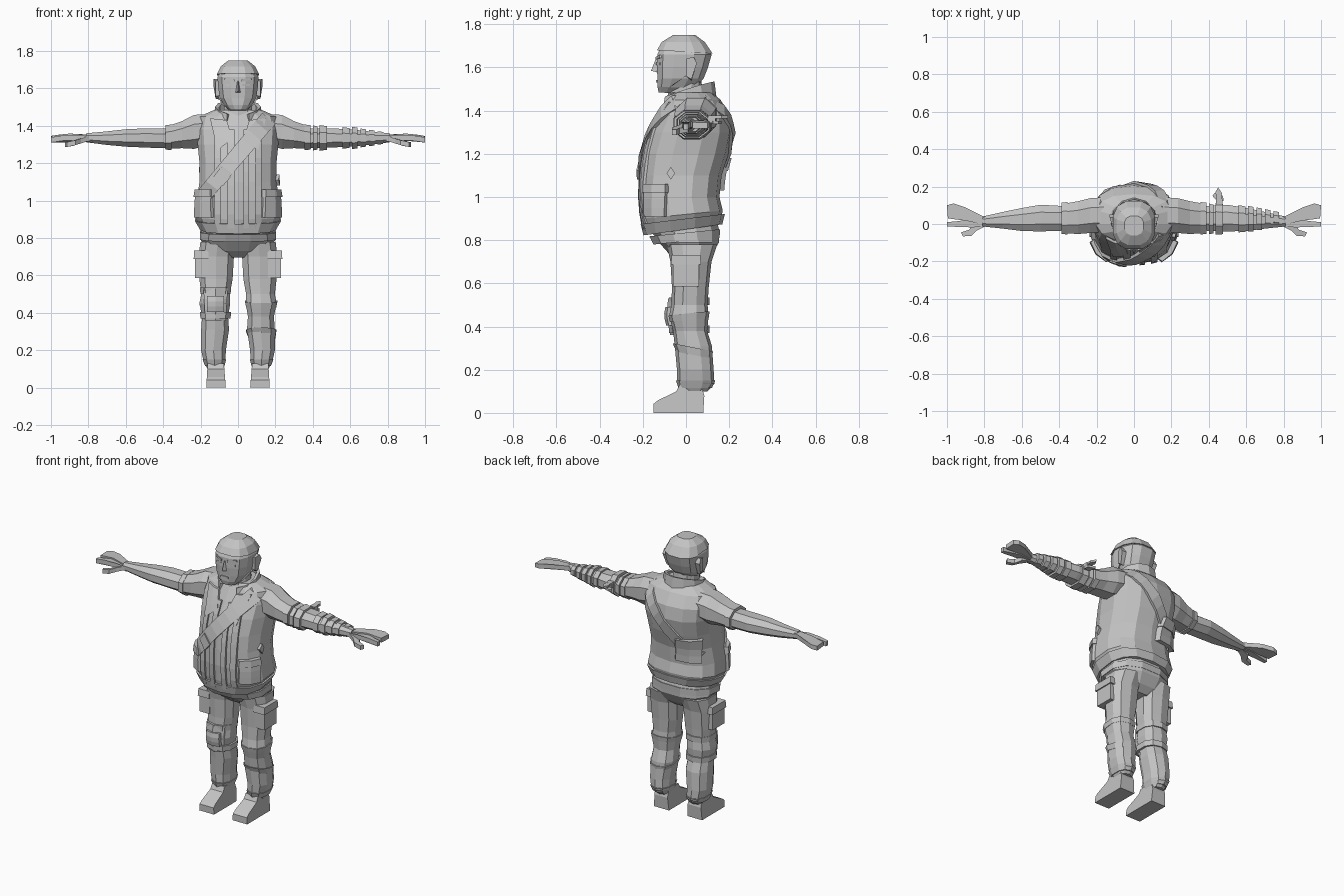
import bpy, bmesh, math
from mathutils import Vector
from mathutils.bvhtree import BVHTree

grey = bpy.data.materials.new("plain grey")
grey.diffuse_color = (0.55, 0.55, 0.55, 1)


def make(name, verts, faces):
    me = bpy.data.meshes.new(name)
    me.from_pydata([tuple(v) for v in verts], [], faces)
    bm = bmesh.new()
    bm.from_mesh(me)
    bmesh.ops.recalc_face_normals(bm, faces=bm.faces)
    bm.to_mesh(me)
    bm.free()
    me.materials.append(grey)
    bpy.context.collection.objects.link(bpy.data.objects.new(name, me))
    return BVHTree.FromPolygons([Vector(v) for v in verts], faces)


def loft(name, rings, axis='z', n=10, power=2.4, s=1):
    """Rings are (t, u min, u max, v min, v max, tilt); s mirrors in x."""
    verts, faces = [], []
    for t, u0, u1, v0, v1, *tilt in rings:
        for i in range(n):
            a = 2 * math.pi * (i + 0.5) / n
            c, d = math.cos(a), math.sin(a)
            u = (u0 + u1) / 2 + (u1 - u0) / 2 * math.copysign(abs(c) ** (2 / power), c)
            v = (v0 + v1) / 2 + (v1 - v0) / 2 * math.copysign(abs(d) ** (2 / power), d)
            w = t + (tilt[0] * v if tilt else 0)
            verts.append((s * u, v, w) if axis == 'z' else (s * w, u, v))
    for r in range(len(rings) - 1):
        for i in range(n):
            j = (i + 1) % n
            faces.append((r * n + i, r * n + j, r * n + n + j, r * n + n + i))
    faces.append(tuple(range(n - 1, -1, -1)))
    faces.append(tuple(range(len(verts) - n, len(verts))))
    return make(name, verts, faces)


def plate(name, tree, quad, angle=0, off=0.012, nu=2, nv=3, cx=0, cy=0):
    """Four (h, z) corners projected on a part; angle 0 front, 90 +x side, 180 back."""
    a = math.radians(angle)
    out, u = Vector((math.sin(a), -math.cos(a), 0)), Vector((math.cos(a), math.sin(a), 0))
    q = [Vector(p) for p in quad]
    top, low = [], []
    for j in range(nv + 1):
        for i in range(nu + 1):
            p = q[0].lerp(q[1], i / nu).lerp(q[3].lerp(q[2], i / nu), j / nv)
            base = Vector((cx, cy, p.y)) + u * p.x
            hit = tree.ray_cast(base + out * 2, -out)[0]
            if hit is None:
                hit = tree.find_nearest(base + out * 0.1)[0]
            top.append(hit + out * off)
            low.append(hit - out * 0.012)
    m, w, faces = len(top), nu + 1, []
    for j in range(nv):
        for i in range(nu):
            f = (j * w + i, j * w + i + 1, (j + 1) * w + i + 1, (j + 1) * w + i)
            faces += [f, tuple(k + m for k in reversed(f))]
    rim = ([i for i in range(nu)] + [j * w + nu for j in range(nv)]
           + [nv * w + i for i in range(nu, 0, -1)] + [j * w for j in range(nv, 0, -1)])
    for k, b in enumerate(rim):
        c = rim[(k + 1) % len(rim)]
        faces.append((b, c, c + m, b + m))
    make(name, top + low, faces)


def rect(h0, h1, z0, z1):
    return [(h0, z0), (h1, z0), (h1, z1), (h0, z1)]


def prism(name, low, high):
    n = len(low)
    make(name, low + high, [tuple(range(n - 1, -1, -1)), tuple(range(n, 2 * n))]
         + [(i, (i + 1) % n, n + (i + 1) % n, n + i) for i in range(n)])


def box(name, c, d, taper=1.0):
    p = [(-1, -1), (1, -1), (1, 1), (-1, 1)]
    prism(name, [(c[0] + x * d[0] / 2, c[1] + y * d[1] / 2, c[2] - d[2] / 2) for x, y in p],
          [(c[0] + x * d[0] / 2 * taper, c[1] + y * d[1] / 2 * taper, c[2] + d[2] / 2) for x, y in p])


def slab(name, outline, s, z, thick):
    prism(name, [(s * x, y, z(x) - thick / 2) for x, y in outline],
          [(s * x, y, z(x) + thick / 2) for x, y in outline])


# Jacket
jacket = loft("jacket", [
    (0.86, -0.20, 0.20, -0.19, 0.16, 0.14), (0.92, -0.235, 0.235, -0.205, 0.17, 0.1),
    (1.00, -0.225, 0.225, -0.213, 0.155), (1.10, -0.21, 0.21, -0.21, 0.165),
    (1.20, -0.21, 0.21, -0.20, 0.197), (1.30, -0.22, 0.22, -0.17, 0.217),
    (1.38, -0.225, 0.225, -0.13, 0.205), (1.45, -0.21, 0.21, -0.09, 0.16),
    (1.485, -0.13, 0.13, -0.07, 0.12)], n=14, power=2.5)
loft("jacket_hem", [(0.85, -0.205, 0.205, -0.197, 0.168, 0.14),
                    (0.90, -0.235, 0.235, -0.21, 0.18, 0.12)], n=14, power=2.5)
for x0, x1, z1 in [(-0.125, -0.09, 1.38), (-0.055, -0.02, 1.38),
                   (0.03, 0.06, 1.38), (0.09, 0.125, 1.38)]:
    plate("jacket_front_strip", jacket, rect(x0, x1, 0.85, z1), nu=1, nv=7)
for s in (1, -1):
    # Jacket pockets, flaps and lapels
    plate("jacket_pocket", jacket, rect(-0.065, 0.065, 0.91, 1.03), s * 52, 0.018)
    plate("jacket_pocket_flap", jacket, [(-0.07, 1.02), (0.07, 1.02), (0.065, 1.06), (-0.065, 1.06)],
          s * 52, 0.026, nv=1)
    plate("lapel", jacket, [(s * 0.03, 1.33), (s * 0.11, 1.27), (s * 0.15, 1.44), (s * 0.06, 1.43)],
          0, 0.014)
plate("side_button", jacket, [(-0.07, 1.08), (-0.05, 1.11), (-0.07, 1.14), (-0.09, 1.11)], 90, 0.016, 1, 1)

# Diagonal strap and rear pouch
plate("strap_front", jacket, [(0.13, 1.47), (0.20, 1.41), (-0.145, 1.01), (-0.21, 1.06)], 0, 0.02, 1, 9)
plate("strap_back", jacket, [(-0.20, 1.42), (-0.15, 1.47), (0.19, 1.08), (0.15, 1.02)], 180, 0.014, 1, 9)
plate("strap_buckle", jacket, [(-0.09, 1.18), (-0.04, 1.125), (-0.08, 1.08), (-0.13, 1.13)], 0, 0.028, 1, 1)
plate("rear_pouch", jacket, rect(-0.075, 0.075, 1.03, 1.16), 220, 0.03)
plate("rear_pouch_flap", jacket, rect(-0.08, 0.08, 1.12, 1.18), 220, 0.036, nv=1)

# Open standing collar
N, rows = 10, [[], [], [], []]
for i in range(N + 1):
    a = math.radians(-152 + 304 * i / N)
    f = (1 - math.cos(a)) / 2
    for row, k, zb, zf in zip(rows, (1.12, 1.0, 0.84, 0.9), (1.42, 1.535, 1.53, 1.42), (1.39, 1.46, 1.455, 1.39)):
        row.append((0.122 * k * math.sin(a), 0.01 + 0.122 * k * math.cos(a), zb + (zf - zb) * f ** 1.2))
w = N + 1
faces = [(r * w + i, r * w + i + 1, (r + 1) % 4 * w + i + 1, (r + 1) % 4 * w + i)
         for r in range(4) for i in range(N)]
make("collar", sum(rows, []), faces + [(0, w, 2 * w, 3 * w), (N, w + N, 2 * w + N, 3 * w + N)])

# Neck and head
loft("neck", [(1.38, -0.09, 0.09, -0.11, 0.09), (1.44, -0.08, 0.08, -0.09, 0.08),
              (1.56, -0.075, 0.075, -0.07, 0.07)])
head = loft("head", [
    (1.475, -0.045, 0.045, -0.128, -0.02, -0.08), (1.505, -0.075, 0.075, -0.135, 0.045, -0.05),
    (1.55, -0.10, 0.10, -0.135, 0.085), (1.60, -0.108, 0.108, -0.138, 0.105),
    (1.66, -0.113, 0.113, -0.136, 0.122), (1.715, -0.09, 0.09, -0.11, 0.085),
    (1.745, -0.05, 0.05, -0.06, 0.04)], n=12, power=2.6)
loft("cap", [(1.672, -0.116, 0.116, -0.138, 0.126, -0.06), (1.718, -0.095, 0.095, -0.115, 0.09),
             (1.75, -0.052, 0.052, -0.062, 0.045)], n=12, power=2.6)
prism("nose", [(-0.018, -0.125, 1.575), (0.018, -0.125, 1.575), (0, -0.162, 1.585)],
      [(-0.007, -0.125, 1.64), (0.007, -0.125, 1.64), (0, -0.14, 1.64)])
plate("mouth", head, rect(-0.026, 0.026, 1.53, 1.542), 0, 0.006, 2, 1)
for s in (1, -1):
    plate("eyebrow", head, [(s * 0.02, 1.636), (s * 0.075, 1.645), (s * 0.07, 1.657), (s * 0.02, 1.648)],
          0, 0.009, 1, 1)
    plate("eye", head, rect(s * 0.025, s * 0.065, 1.612, 1.624), 0, 0.004, 1, 1)
    prism("ear", [(s * x, y, z) for x, y, z in [(.1, 0, 1.56), (.1, .025, 1.54), (.1, .05, 1.62), (.1, .035, 1.65), (.1, 0, 1.64)]],
          [(s * x, y, z) for x, y, z in [(.12, 0, 1.56), (.12, .025, 1.545), (.132, .05, 1.62), (.13, .035, 1.65), (.12, 0, 1.64)]])
    plate("chin_strap", head, [(s * 0.0, 1.56), (s * 0.025, 1.58), (s * -0.07, 1.515), (s * -0.085, 1.50)],
          s * 90, 0.008, 1, 3)

for s in (1, -1):
    # Sleeve, cuff, arm
    loft("sleeve", [(0.15, -0.05, 0.15, 1.29, 1.47), (0.235, -0.055, 0.145, 1.27, 1.465),
                    (0.30, -0.06, 0.128, 1.275, 1.43), (0.37, -0.055, 0.115, 1.272, 1.405)],
         'x', 8, 2.2, s)
    loft("sleeve_cuff", [(0.355, -0.062, 0.124, 1.265, 1.412), (0.388, -0.06, 0.12, 1.268, 1.408)],
         'x', 8, 2.2, s)
    loft("arm", [(0.36, -0.04, 0.10, 1.275, 1.39), (0.50, -0.045, 0.108, 1.28, 1.39),
                 (0.60, -0.042, 0.09, 1.285, 1.385), (0.70, -0.028, 0.068, 1.295, 1.373),
                 (0.81, -0.015, 0.042, 1.31, 1.362)], 'x', 8, 2.2, s)
    # Hand: joined fingers, forefinger and thumb
    bend = lambda x: 1.338 + 0.012 * math.cos((x - 0.88) * 14)
    slab("hand", [(0.77, 0.035), (0.81, 0.043), (0.90, 0.088), (0.965, 0.11), (1.0, 0.10),
                  (0.995, 0.03), (0.90, 0.018), (0.78, -0.008)], s, lambda x: bend(x) - 0.005, 0.028)
    slab("forefinger", [(0.78, 0.03), (0.88, 0.025), (0.95, 0.014), (1.0, 0.01), (1.0, -0.012),
                        (0.94, -0.016), (0.86, -0.018), (0.78, -0.012)], s, lambda x: bend(x) - 0.012, 0.028)
    slab("thumb", [(0.79, 0.02), (0.86, 0.01), (0.88, -0.03), (0.925, -0.045), (0.915, -0.066),
                   (0.87, -0.064), (0.84, -0.035), (0.79, -0.01)], s,
         lambda x: 1.335 - 0.32 * max(0, min(x, 0.9) - 0.79), 0.026)

# Wrapped bands and knot on one arm
for x0, x1, r, h in [(0.40, 0.425, 0.088, 0.072), (0.435, 0.475, 0.092, 0.074), (0.56, 0.595, 0.078, 0.062),
                     (0.61, 0.64, 0.074, 0.064), (0.655, 0.685, 0.065, 0.054), (0.70, 0.73, 0.055, 0.047),
                     (0.745, 0.775, 0.044, 0.038)]:
    loft("arm_wrap", [(x0, 0.028 - r, 0.028 + r, 1.335 - h, 1.335 + h),
                      (x1, 0.026 - r * .94, 0.026 + r * .94, 1.335 - h * .92, 1.335 + h * .92)], 'x', 8, 2.2)
box("knot", (0.455, 0.12, 1.36), (0.035, 0.035, 0.035))
slab("knot_tail", [(0.445, 0.12), (0.435, 0.17), (0.45, 0.195), (0.47, 0.165), (0.465, 0.12)], 1, lambda x: 1.37, 0.014)
slab("knot_loop", [(0.45, 0.115), (0.42, 0.15), (0.43, 0.165), (0.475, 0.15), (0.48, 0.125)], 1, lambda x: 1.345, 0.014)

# Trousers
loft("hips", [(0.695, -0.08, 0.08, -0.03, 0.08), (0.73, -0.17, 0.17, -0.075, 0.12),
              (0.79, -0.205, 0.205, -0.13, 0.157), (0.84, -0.20, 0.20, -0.165, 0.16),
              (0.88, -0.195, 0.195, -0.16, 0.15)], n=12)
loft("belt", [(0.795, -0.21, 0.21, -0.155, 0.16, 0.1), (0.835, -0.208, 0.208, -0.175, 0.163, 0.1)], n=12)
for s in (1, -1):
    leg = loft("leg", [
        (0.78, 0.01, 0.205, -0.09, 0.145), (0.70, 0.018, 0.215, -0.072, 0.118), (0.58, 0.025, 0.21, -0.065, 0.105),
        (0.50, 0.04, 0.20, -0.068, 0.10), (0.45, 0.038, 0.21, -0.078, 0.105), (0.38, 0.05, 0.195, -0.06, 0.098),
        (0.31, 0.045, 0.20, -0.052, 0.12), (0.20, 0.062, 0.20, -0.042, 0.128), (0.135, 0.065, 0.185, -0.04, 0.132),
        (0.10, 0.075, 0.165, -0.02, 0.10)], s=s)
    # Cargo pocket
    box("cargo_pocket", (s * 0.195, 0, 0.645), (0.07, 0.12, 0.12))
    box("cargo_pocket_flap", (s * 0.197, 0, 0.71), (0.08, 0.14, 0.045), 0.94)
    # Trouser cuff and shoe
    loft("trouser_cuff", [(0.115, 0.072, 0.178, -0.035, 0.12), (0.15, 0.06, 0.192, -0.047, 0.136)], s=s)
    side = [(-.15, 0), (.08, 0), (.085, .08), (.07, .13), (-.03, .13), (-.045, .1), (-.13, .058), (-.15, .042)]
    prism("shoe", [(s * (.065 + z * .08), y, z) for y, z in side], [(s * (.17 - z * .06), y, z) for y, z in side])
    if s < 0:
        # Knee pad with straps
        for z in (0.37, 0.50):
            loft("knee_strap", [(z, 0.036, 0.205, -0.078, 0.108), (z + 0.035, 0.034, 0.206, -0.08, 0.11)], s=s)
        plate("knee_pad", leg, [(-0.055, 0.36), (0.055, 0.36), (0.065, 0.53), (-0.065, 0.53)], 0, 0.016, cx=-0.12)
        plate("knee_cap", leg, rect(-0.045, 0.045, 0.405, 0.49), 0, 0.026, cx=-0.12)
    else:
        # Creased shin folds
        loft("shin_fold", [(0.275, 0.055, 0.202, -0.045, 0.12, -0.2), (0.31, 0.04, 0.208, -0.062, 0.125, -0.2)])
        loft("knee_fold", [(0.43, 0.04, 0.208, -0.075, 0.105, 0.1), (0.46, 0.034, 0.214, -0.082, 0.11, 0.1)])
